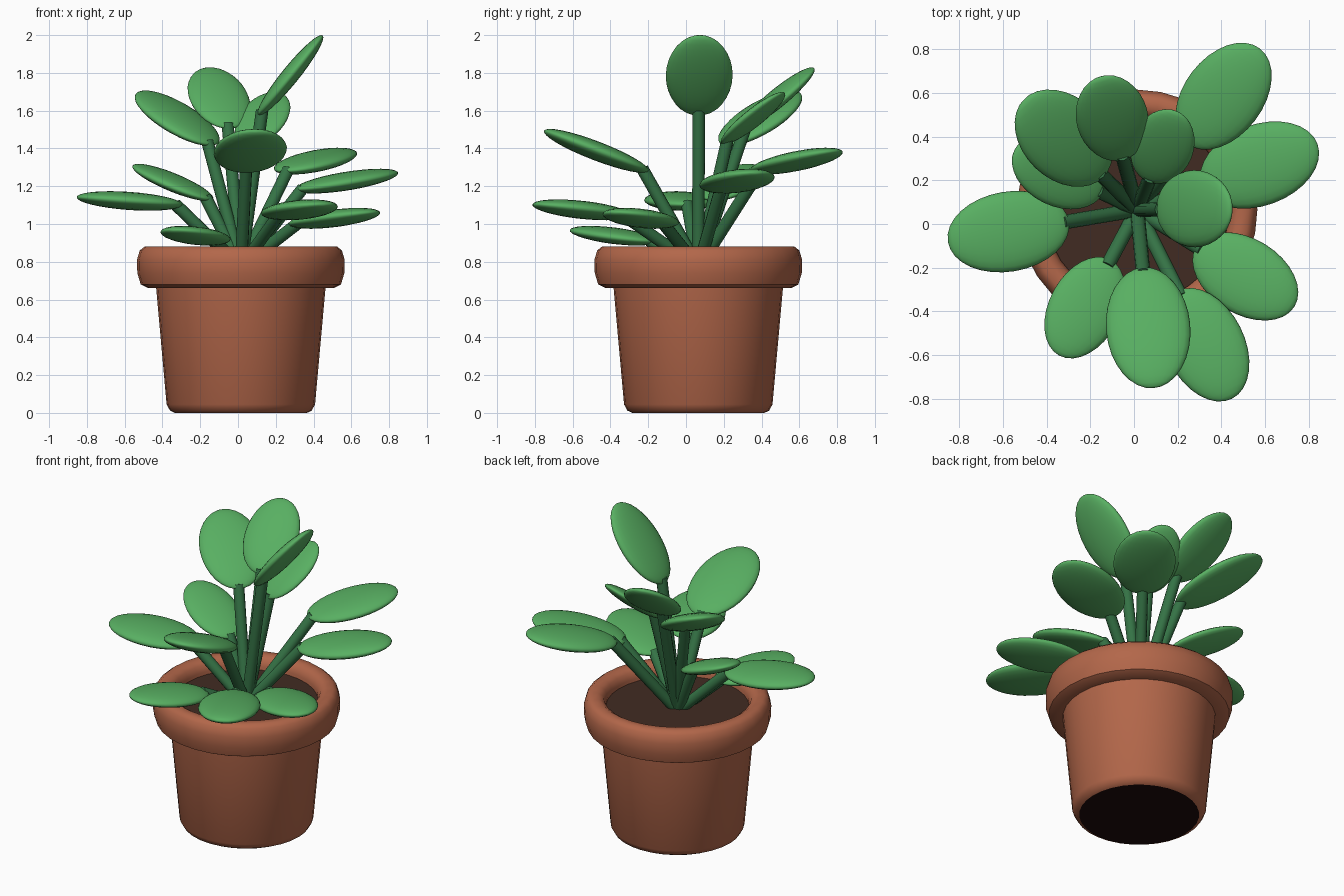
import bpy
import bmesh
from math import atan2, cos, pi, radians, sin
from mathutils import Matrix, Vector

default = bpy.data.objects.get("Cube")
if default:
    bpy.data.objects.remove(default, do_unlink=True)


def material(name, r, g, b):
    mat = bpy.data.materials.new(name)
    mat.use_nodes = True
    mat.diffuse_color = (r, g, b, 1)
    shader = mat.node_tree.nodes["Principled BSDF"]
    shader.inputs["Base Color"].default_value = (r, g, b, 1)
    shader.inputs["Roughness"].default_value = 0.8
    return mat


TERRACOTTA = material("terracotta", 0.45, 0.135, 0.068)
SOIL = material("soil_brown", 0.053, 0.024, 0.016)
DARK = material("dark_base", 0.012, 0.003, 0.003)
LEAF = material("leaf_green", 0.098, 0.43, 0.122)
STEM = material("stem_green", 0.035, 0.17, 0.06)

CENTRE = Vector((0.015, 0.065, 0))
SOIL_HEIGHT = 0.8
SIDES = 32


def finish(name, bm, mat, angle=40):
    """Turn a bmesh into a smooth shaded object."""
    bmesh.ops.recalc_face_normals(bm, faces=bm.faces)
    mesh = bpy.data.meshes.new(name)
    bm.to_mesh(mesh)
    bm.free()
    mesh.materials.append(mat)
    obj = bpy.data.objects.new(name, mesh)
    bpy.context.collection.objects.link(obj)
    bpy.ops.object.select_all(action="DESELECT")
    obj.select_set(True)
    bpy.context.view_layer.objects.active = obj
    bpy.ops.object.shade_smooth_by_angle(angle=radians(angle))
    return obj


def lathe(name, profile, mat, closed=False):
    """Revolve (radius, height) points around the pot's axis."""
    bm = bmesh.new()
    rings = []
    for r, z in profile:
        angles = [2 * pi * i / SIDES for i in range(SIDES)]
        rings.append([bm.verts.new(CENTRE + Vector((r * cos(a), r * sin(a), z)))
                      for a in angles])
    pairs = list(zip(rings, rings[1:]))
    if closed:
        pairs.append((rings[-1], rings[0]))
    for low, high in pairs:
        for i in range(SIDES):
            j = (i + 1) % SIDES
            bm.faces.new((low[i], low[j], high[j], high[i]))
    return finish(name, bm, mat)


def disc(name, radius, z, mat):
    bm = bmesh.new()
    bmesh.ops.create_circle(bm, cap_ends=True, segments=SIDES, radius=radius,
                            matrix=Matrix.Translation(CENTRE + Vector((0, 0, z))))
    obj = finish(name, bm, mat)
    if obj.data.polygons[0].normal.z * (z - 0.1) < 0:
        obj.data.flip_normals()


# Pot body, rolled rim, soil and dark underside
lathe("pot_body", [(0.35, 0), (0.375, 0.012), (0.393, 0.045), (0.45, 0.68)], TERRACOTTA)
lathe("pot_rim", [(0.42, 0.66), (0.42, 0.82), (0.435, 0.86), (0.465, 0.88),
                  (0.51, 0.88), (0.535, 0.86), (0.55, 0.81), (0.548, 0.74),
                  (0.53, 0.68), (0.49, 0.66)], TERRACOTTA, closed=True)
disc("soil", 0.425, SOIL_HEIGHT, SOIL)
disc("pot_underside", 0.352, 0, DARK)


def stem(name, start, end, radius=0.033):
    """A straight round stalk between two points."""
    axis = end - start
    turn = axis.to_track_quat("Z", "Y").to_matrix().to_4x4()
    bm = bmesh.new()
    bmesh.ops.create_cone(bm, cap_ends=True, segments=12, radius1=radius,
                          radius2=radius, depth=axis.length,
                          matrix=Matrix.Translation((start + end) / 2) @ turn)
    finish(name, bm, STEM)


def leaf(name, centre, pitch, half_length, width=0.65, thickness=0.17):
    """A flattened oval blade pointing away from the pot's axis, with its stem."""
    out = centre - CENTRE
    turn = (Matrix.Rotation(atan2(out.y, out.x), 4, "Z")
            @ Matrix.Rotation(-radians(pitch), 4, "Y"))
    size = Vector((1, width, thickness)) * half_length
    bm = bmesh.new()
    # Poles of the sphere lie at the base and tip of the blade
    bmesh.ops.create_uvsphere(bm, u_segments=24, v_segments=16, radius=1,
                              matrix=Matrix.Rotation(pi / 2, 4, "Y"))
    bm.transform(Matrix.Translation(centre) @ turn @ Matrix.Diagonal(size).to_4x4())
    finish(name + "_leaf", bm, LEAF, 80)
    along = turn.to_3x3() @ Vector((1, 0, 0))
    root = CENTRE + Vector((0, 0, SOIL_HEIGHT - 0.03))
    stem(name + "_stem", root, centre - along * (half_length - 0.035))


# Leaves: name, centre, upward pitch in degrees, half length
LEAVES = [
    ("back_left", (0.41, 0.585, 1.333), 11, 0.28),
    ("left_side", (0.575, 0.27, 1.227), 9, 0.286),
    ("tallest", (0.277, 0.07, 1.787), 51, 0.272),
    ("low_front_left", (0.51, -0.24, 1.03), 7, 0.266),
    ("front_left", (0.325, -0.553, 1.075), 6, 0.278),
    ("front", (0.065, -0.475, 1.387), 21, 0.297),
    ("low_front_right", (-0.225, -0.383, 0.938), 7, 0.251),
    ("right_side", (-0.575, -0.035, 1.122), 4, 0.282),
    ("low_back_right", (-0.345, 0.24, 1.22), 22, 0.243),
    ("high_back_right", (-0.322, 0.393, 1.56), 29, 0.29),
    ("high_back", (-0.1, 0.485, 1.667), 39, 0.253),
    ("small_back", (0.13, 0.355, 1.56), 38, 0.22),
]
for name, centre, pitch, half_length in LEAVES:
    leaf(name, Vector(centre), pitch, half_length)
